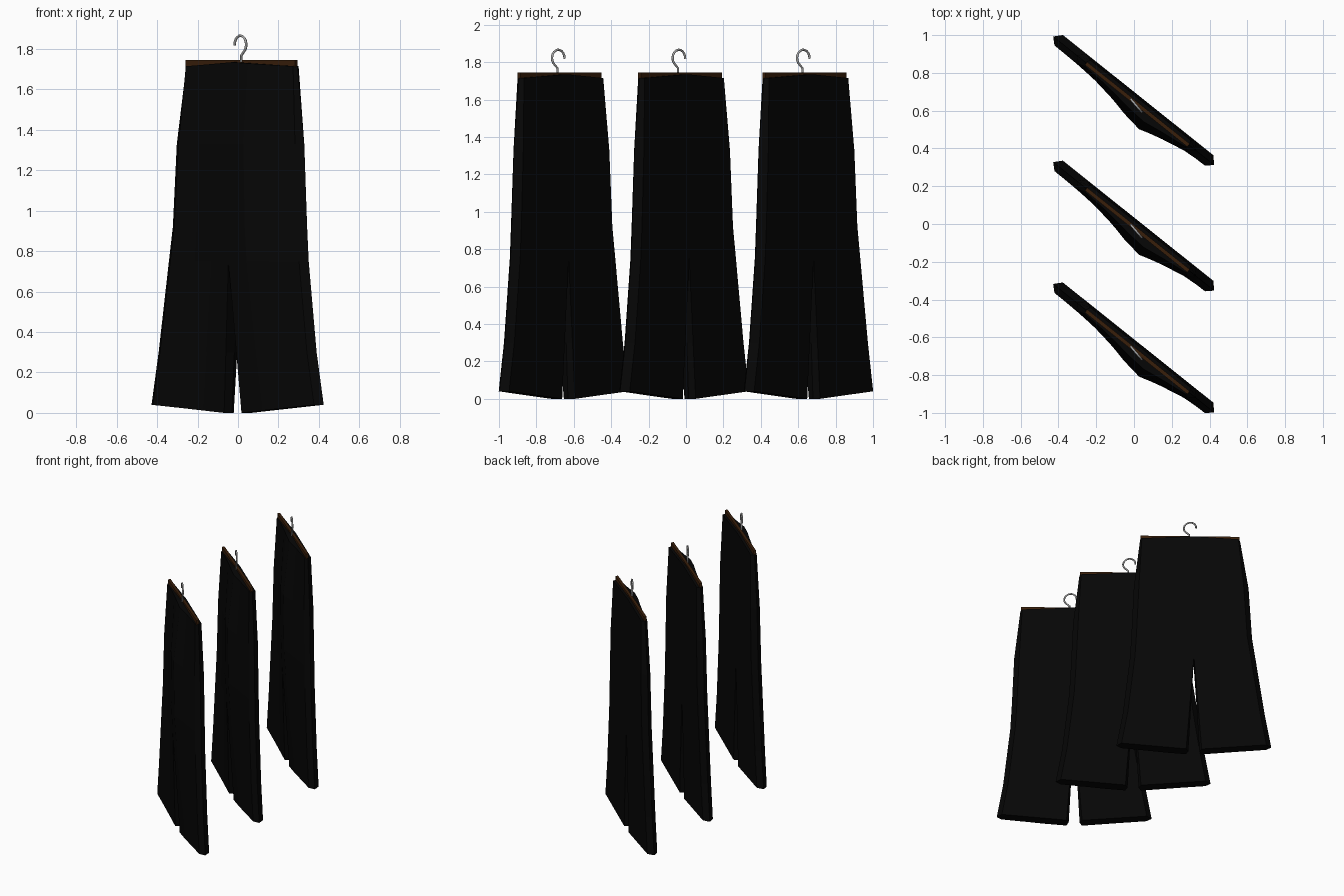
import bpy, bmesh, math
from mathutils import Matrix

if "Cube" in bpy.data.objects:
    bpy.data.objects.remove(bpy.data.objects["Cube"])


def material(name, rgb):
    m = bpy.data.materials.new(name)
    m.diffuse_color = (*rgb, 1)
    m.use_nodes = True
    m.node_tree.nodes["Principled BSDF"].inputs["Base Color"].default_value = m.diffuse_color
    return m


BLACK = material("black cloth", (0.0018, 0.0018, 0.0018))
WOOD = material("brown wood", (0.040, 0.013, 0.003))
STEEL = material("grey steel", (0.38, 0.38, 0.38))

TURN = -38.6                        # each garment hangs at an angle
CROTCH = 0.75

# height, left half width, right half width, back depth, side depth, front fullness
LEVELS = [
    (0.00, 0.545, 0.545, 0.035, 0.036, 0.10),
    (0.30, 0.500, 0.500, 0.035, 0.036, 0.35),
    (CROTCH, 0.435, 0.450, 0.035, 0.036, 0.75),
    (0.92, 0.410, 0.440, 0.035, 0.036, 0.90),
    (1.33, 0.385, 0.422, 0.034, 0.033, 1.0),
    (1.715, 0.325, 0.378, 0.022, 0.022, 0.5),
]
STEPS = [0, 0.3, 0.6, 1]            # columns from inseam to side seam
FOLD = {1: [0.054, 0.070, 0.036, 0], -1: [0.054, 0.030, 0.012, 0]}


def finish(ob, mat, loc, turn):
    ob.data.materials.append(mat)
    ob.matrix_world = Matrix.Translation(loc) @ Matrix.Rotation(math.radians(turn), 4, 'Z')


def mesh_object(name, bm, mat, y):
    bmesh.ops.recalc_face_normals(bm, faces=bm.faces)
    me = bpy.data.meshes.new(name)
    bm.to_mesh(me)
    bm.free()
    ob = bpy.data.objects.new(name, me)
    bpy.context.collection.objects.link(ob)
    finish(ob, mat, (0, y, 0), TURN)


def leg_ring(bm, side, level):
    z, left, right, back, front, full = level
    tip = right if side > 0 else left
    gap = 0.055 * max(0, 1 - z / CROTCH)
    end = tip - (0.035 if z < 1.7 else 0.012)

    def height(t):
        if z == 0:
            return 0.04 * t                 # hem sweeps up to the side
        if z > 1.7:
            return z + 0.02 * (1 - t)       # waist rises at the middle
        return z

    cols = [(gap + (end - gap) * t, t) for t in STEPS]
    pts = [(gap * 0.7, 0, height(0))]
    pts += [(u, -front - f * full, height(t)) for (u, t), f in zip(cols, FOLD[side])]
    pts += [(tip, -0.003, height(1))]
    pts += [(u, back, height(t)) for u, t in reversed(cols)]
    return [bm.verts.new((side * u, v, h)) for u, v, h in pts]


def trousers(name, y):
    bm = bmesh.new()
    for side in (1, -1):
        rings = [leg_ring(bm, side, lv) for lv in LEVELS]
        n = len(rings[0])
        for k in range(len(rings) - 1):
            for i in range(n):
                # the inseam wall exists only below the crotch
                if i in (0, n - 1) and LEVELS[k][0] >= CROTCH:
                    continue
                j = (i + 1) % n
                bm.faces.new((rings[k][i], rings[k][j], rings[k + 1][j], rings[k + 1][i]))
        bm.faces.new(rings[0])
        bm.faces.new(rings[-1])
    bmesh.ops.remove_doubles(bm, verts=bm.verts, dist=0.0005)
    mesh_object(name, bm, BLACK, y)


def hanger_bar(name, y):
    bm = bmesh.new()
    bmesh.ops.create_cube(bm, size=1, matrix=Matrix.Translation((0.027, -0.006, 1.7275))
                          @ Matrix.Diagonal((0.694, 0.020, 0.035, 1)))
    mesh_object(name, bm, WOOD, y)


def hanger_hook(name, y):
    # stem, short bend, then most of a circle
    pts = [(0.006, 1.735), (0.006, 1.768), (0.016, 1.777)]
    for i in range(13):
        a = math.radians(-55 + i * 20)
        pts.append((0.044 * math.cos(a), 1.822 + 0.044 * math.sin(a)))
    cu = bpy.data.curves.new(name, 'CURVE')
    cu.dimensions = '3D'
    cu.bevel_depth = 0.0065
    cu.bevel_resolution = 1
    cu.use_fill_caps = True
    sp = cu.splines.new('POLY')
    sp.points.add(len(pts) - 1)
    for p, (u, z) in zip(sp.points, pts):
        p.co = (u, 0, z, 1)
    ob = bpy.data.objects.new(name, cu)
    bpy.context.collection.objects.link(ob)
    finish(ob, STEEL, (0.012, y - 0.028, 0), TURN - 11)


# three garments in a row
for label, y in (("front", -0.655), ("middle", -0.01), ("back", 0.655)):
    trousers(label + "_trousers", y)
    hanger_bar(label + "_hanger_bar", y)
    hanger_hook(label + "_hanger_hook", y)
